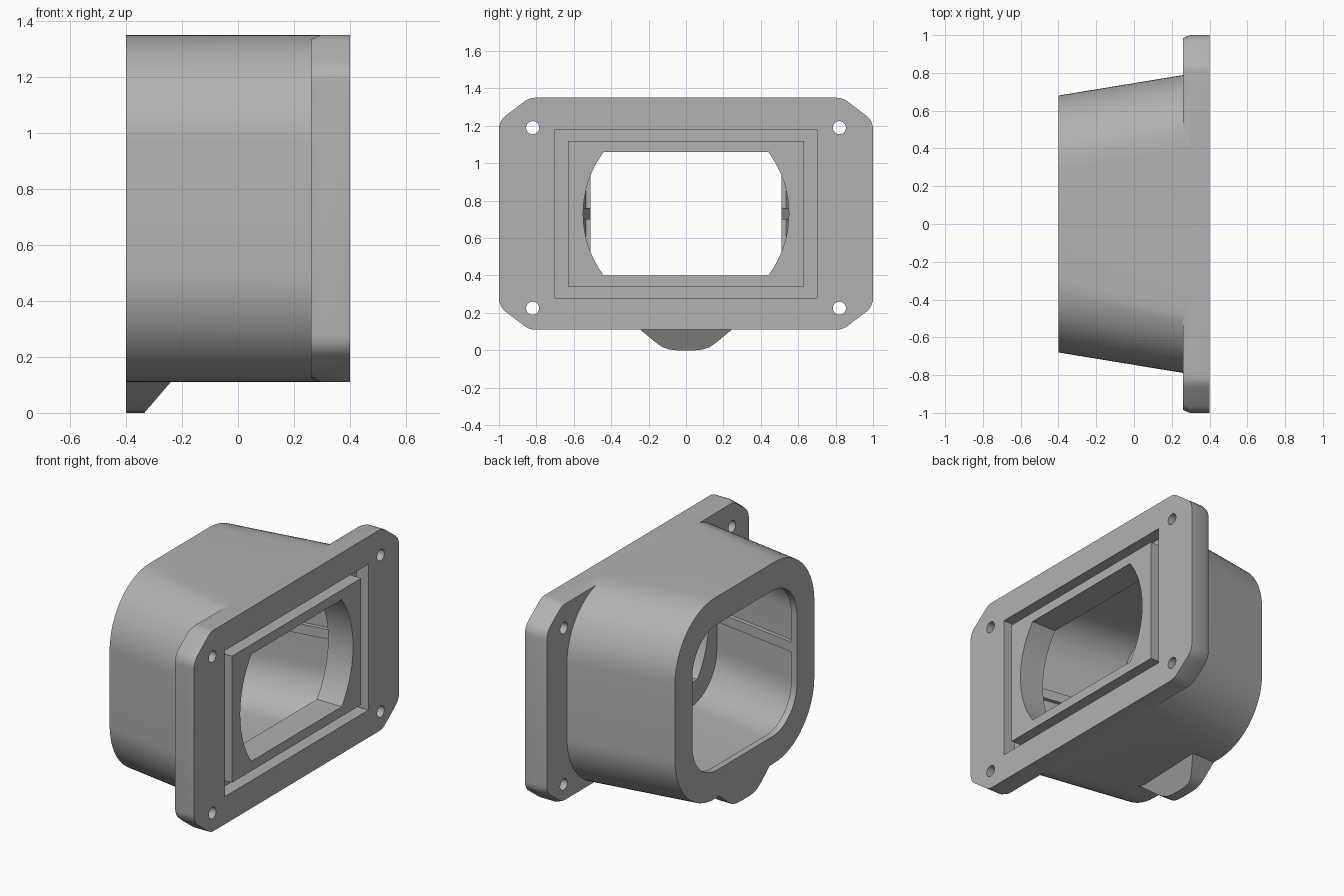
import bpy, bmesh, math
from mathutils import Vector

if "Cube" in bpy.data.objects:
    bpy.data.objects.remove(bpy.data.objects["Cube"])

MID = 0.73  # height of the centre line
GREY = bpy.data.materials.new("dark_grey")
GREY.diffuse_color = (0.44, 0.44, 0.44, 1)
GREY.use_nodes = True
GREY.node_tree.nodes["Principled BSDF"].inputs["Base Color"].default_value = GREY.diffuse_color


def fillet(points, r, n=10):
    """Round every corner of a convex (y, z) outline with a circular arc."""
    out = []
    for i, p in enumerate(points):
        p = Vector(p)
        a = (Vector(points[i - 1]) - p).normalized()
        b = (Vector(points[(i + 1) % len(points)]) - p).normalized()
        half = a.angle(b) / 2
        t = r / math.tan(half)
        c = p + (a + b).normalized() * (r / math.sin(half))
        va, vb = (p + a * t - c).normalized(), (p + b * t - c).normalized()
        out += [tuple(c + r * va.slerp(vb, k / n)) for k in range(n + 1)]
    return out


def rect(hy, hz):
    return [(-hy, MID - hz), (hy, MID - hz), (hy, MID + hz), (-hy, MID + hz)]


def loft(name, rings):
    """Solid through rings of (x, y, z) points, capped at both ends."""
    bm = bmesh.new()
    vs = [[bm.verts.new(p) for p in ring] for ring in rings]
    for a, b in zip(vs, vs[1:]):
        for i in range(len(a)):
            j = (i + 1) % len(a)
            bm.faces.new((a[i], a[j], b[j], b[i]))
    bm.faces.new(vs[0])
    bm.faces.new(vs[-1])
    bmesh.ops.recalc_face_normals(bm, faces=bm.faces)
    me = bpy.data.meshes.new(name)
    bm.to_mesh(me)
    bm.free()
    me.materials.append(GREY)
    ob = bpy.data.objects.new(name, me)
    bpy.context.collection.objects.link(ob)
    return ob


def at(x, outline):
    return [(x, y, z) for y, z in outline]


def combine(target, tool, op):
    m = target.modifiers.new("bool", 'BOOLEAN')
    m.operation, m.object, m.solver = op, tool, 'EXACT'
    bpy.context.view_layer.objects.active = target
    bpy.ops.object.modifier_apply(modifier=m.name)
    bpy.data.objects.remove(tool)


def smooth(ob):
    bpy.ops.object.select_all(action='DESELECT')
    ob.select_set(True)
    bpy.context.view_layer.objects.active = ob
    bpy.ops.object.shade_smooth_by_angle(angle=math.radians(25))


# tapered housing body
housing = loft("housing", [at(-0.40, fillet(rect(0.68, 0.62), 0.39, 16)),
                           at(0.30, fillet(rect(0.795, 0.62), 0.39, 16))])


# mounting flange with clipped corners and a chamfered rear edge
def flange_outline(inset):
    y, z, cy, cz = 1 - inset, 0.62 - inset, 0.837, 0.497
    pts = [(cy, -z), (y, -cz), (y, cz), (cy, z),
           (-cy, z), (-y, cz), (-y, -cz), (-cy, -z)]
    return fillet([(a, b + MID) for a, b in pts], 0.09, 5)


flange = loft("flange", [at(0.26, flange_outline(0.016)),
                         at(0.295, flange_outline(0)),
                         at(0.40, flange_outline(0))])
combine(housing, flange, 'UNION')

# tapered cavity behind a narrower rear lip
cavity = loft("cavity", [at(-0.36, fillet(rect(0.535, 0.475), 0.26, 12)),
                         at(0.23, fillet(rect(0.63, 0.475), 0.26, 12))])
combine(housing, cavity, 'DIFFERENCE')
opening = fillet(rect(0.51, 0.45), 0.24, 12)
combine(housing, loft("rear_opening", [at(-0.5, opening), at(-0.3, opening)]), 'DIFFERENCE')

# rectangular seal groove: pocket, then put the inner plate back
combine(housing, loft("pocket", [at(0.32, rect(0.70, 0.45)), at(0.5, rect(0.70, 0.45))]), 'DIFFERENCE')
combine(housing, loft("plate", [at(0.25, rect(0.63, 0.39)), at(0.40, rect(0.63, 0.39))]), 'UNION')

# throat opening with bowed sides
a0 = math.asin(0.33 / 0.55)
right = [(0.55 * math.cos(a), MID + 0.55 * math.sin(a))
         for a in (-a0 + 2 * a0 * k / 16 for k in range(17))]
throat = right + [(-y, z) for y, z in reversed(right)]
combine(housing, loft("throat", [at(0.1, throat), at(0.5, throat)]), 'DIFFERENCE')

# screw holes
for y in (-0.82, 0.82):
    for z in (0.225, 1.19):
        hole = [(y + 0.035 * math.cos(math.tau * k / 24),
                 z + 0.035 * math.sin(math.tau * k / 24)) for k in range(24)]
        combine(housing, loft("hole", [at(0.1, hole), at(0.5, hole)]), 'DIFFERENCE')
smooth(housing)

# guide rails along the inner side walls
for s, side in ((-1, "left"), (1, "right")):
    def rail(x, y):
        return [(x, s * y, 0.70), (x, s * (y + 0.06), 0.70),
                (x, s * (y + 0.06), 0.76), (x, s * y, 0.76)]
    loft("guide_rail_" + side, [rail(-0.37, 0.51), rail(0.24, 0.605)])

# locating lug under the rear edge, with a sloped front
tip = [(0.245, 0.11), (0.16, 0.04), (0.125, 0.016), (0.09, 0.004), (0.05, 0.0)]
half = [(0.245, 0.14)] + tip
lug = half + [(-y, z) for y, z in reversed(half)]
smooth(loft("locating_lug", [at(-0.40, lug),
                             [(-0.335 + 0.86 * min(z, 0.11), y, z) for y, z in lug]]))
